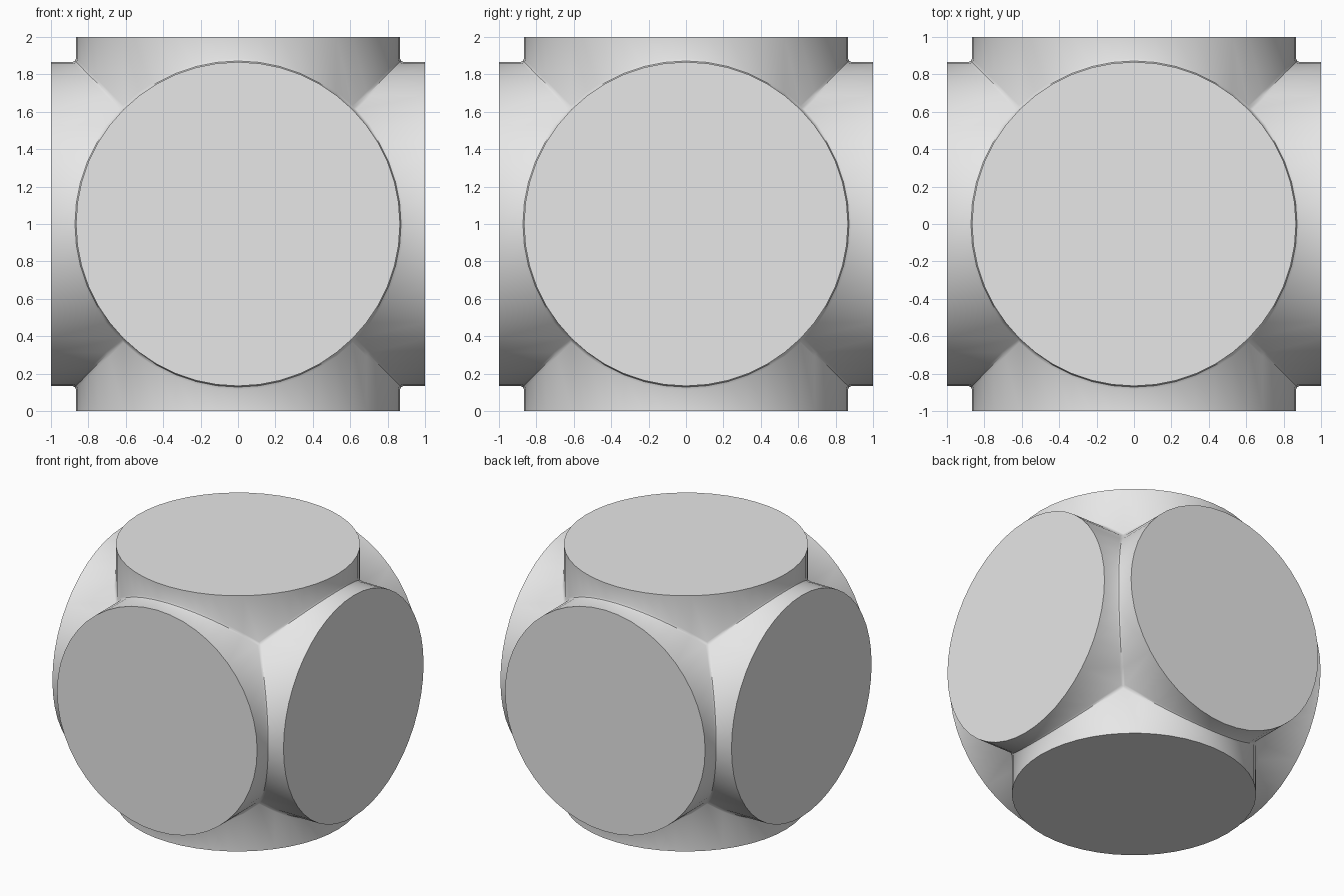
import bpy, bmesh, math
from mathutils import Matrix, Vector

cube = bpy.data.objects.get("Cube")
if cube:
    bpy.data.objects.remove(cube, do_unlink=True)

SIDES = 48      # divisible by 8, so the corners where three pipes meet get a vertex
RADIUS = 0.866
FILLET = 0.02   # small rounding in the seams between pipes
PUSH = FILLET * 0.29

grey = bpy.data.materials.new("light_grey")
grey.use_nodes = True
grey.diffuse_color = (0.8, 0.8, 0.8, 1)
grey.node_tree.nodes["Principled BSDF"].inputs["Base Color"].default_value = (0.8, 0.8, 0.8, 1)


def add_stub(bm, rotation):
    """One pipe end: flat cap, round side, and half of the filleted seam."""
    rings = [[], [], []]
    for i in range(SIDES):
        a = math.tau * i / SIDES
        x, y = RADIUS * math.cos(a), RADIUS * math.sin(a)
        seam = max(abs(x), abs(y))
        # the seam vertex moves out along the direction(s) of the neighbouring pipe
        mx = x + math.copysign(PUSH, x) if abs(x) > seam - 1e-5 else x
        my = y + math.copysign(PUSH, y) if abs(y) > seam - 1e-5 else y
        points = ((x, y, 1), (x, y, seam + FILLET), (mx, my, seam + PUSH))
        for ring, p in zip(rings, points):
            ring.append(bm.verts.new(rotation @ Vector(p)))
    bm.faces.new(rings[0])
    for upper, lower in zip(rings, rings[1:]):
        for i in range(SIDES):
            j = (i + 1) % SIDES
            bm.faces.new((upper[i], lower[i], lower[j], upper[j]))


# Three crossing pipes, made of six equal stubs joined at their seams
bm = bmesh.new()
for axis, angles in (("X", (0, 90, 180, 270)), ("Y", (90, 270))):
    for angle in angles:
        add_stub(bm, Matrix.Rotation(math.radians(angle), 3, axis))
bmesh.ops.remove_doubles(bm, verts=bm.verts, dist=0.0005)
bmesh.ops.recalc_face_normals(bm, faces=bm.faces)
bmesh.ops.translate(bm, verts=bm.verts, vec=(0, 0, 1))

mesh = bpy.data.meshes.new("crossed_pipes")
bm.to_mesh(mesh)
bm.free()
mesh.materials.append(grey)
body = bpy.data.objects.new("crossed_pipes", mesh)
bpy.context.collection.objects.link(body)

bpy.ops.object.select_all(action="DESELECT")
body.select_set(True)
bpy.context.view_layer.objects.active = body
bpy.ops.object.shade_smooth_by_angle(angle=math.radians(30))
